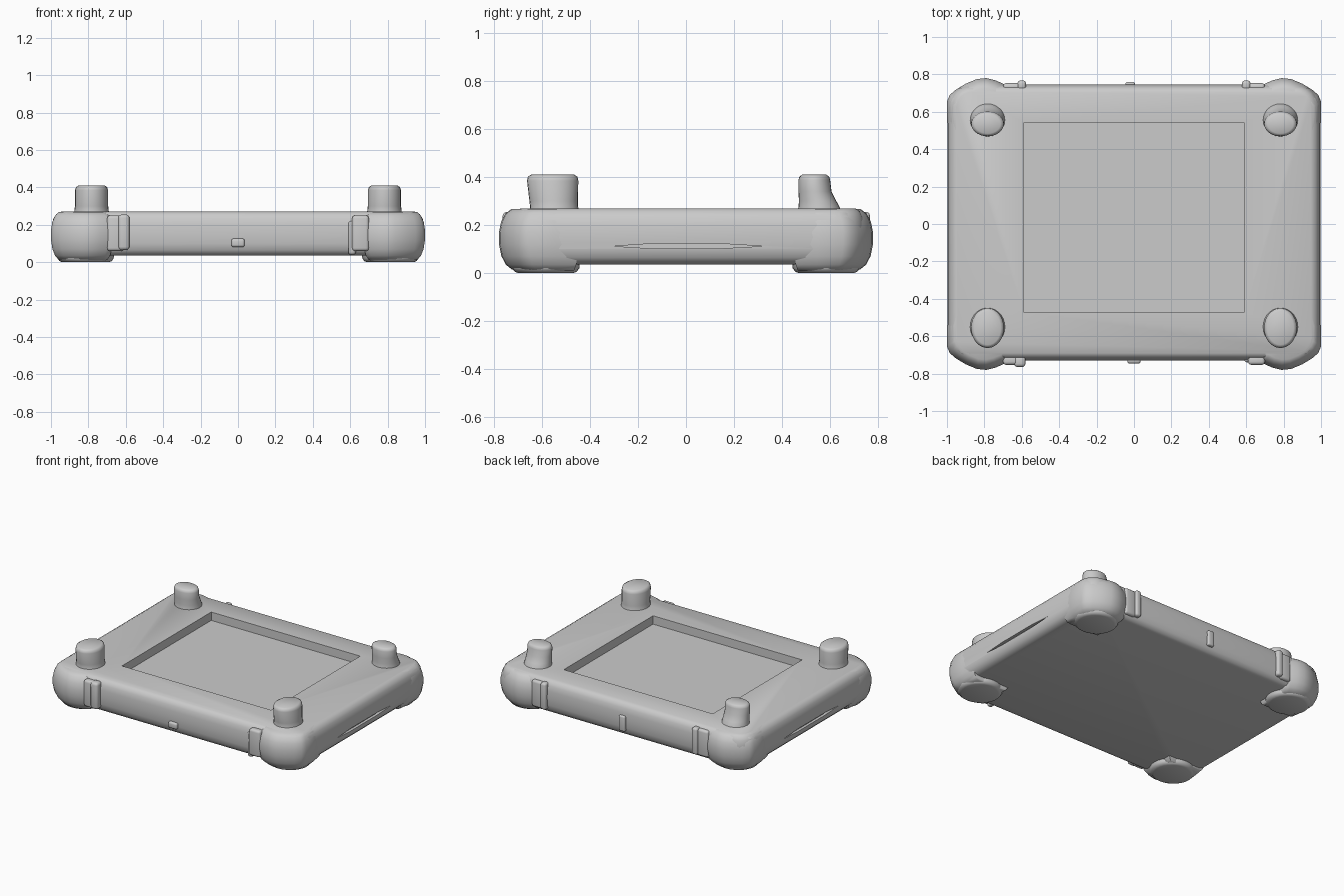
import bpy, bmesh
from math import sin, cos, pi, radians

if "Cube" in bpy.data.objects:
    bpy.data.objects.remove(bpy.data.objects["Cube"])


def make(name, bm, angle=35):
    bmesh.ops.recalc_face_normals(bm, faces=bm.faces)
    me = bpy.data.meshes.new(name)
    bm.to_mesh(me)
    bm.free()
    ob = bpy.data.objects.new(name, me)
    bpy.context.collection.objects.link(ob)
    smooth(ob, angle)
    return ob


def smooth(ob, angle=35):
    bpy.ops.object.select_all(action='DESELECT')
    ob.select_set(True)
    bpy.context.view_layer.objects.active = ob
    bpy.ops.object.shade_smooth_by_angle(angle=radians(angle))


def loft(name, rings, angle=35):
    """Skin a stack of equal-length rings and cap both ends."""
    bm = bmesh.new()
    loops = [[bm.verts.new(p) for p in r] for r in rings]
    n = len(loops[0])
    for a, b in zip(loops, loops[1:]):
        for i in range(n):
            j = (i + 1) % n
            bm.faces.new((a[i], a[j], b[j], b[i]))
    bm.faces.new(loops[0])
    bm.faces.new(loops[-1])
    return make(name, bm, angle)


def rounded_rect(hx, hy, r, cy, z, seg=6):
    pts = []
    for k, (sx, sy) in enumerate(((1, 1), (-1, 1), (-1, -1), (1, -1))):
        for i in range(seg + 1):
            a = pi / 2 * (k + i / seg)
            pts.append((sx * (hx - r) + r * cos(a), cy + sy * (hy - r) + r * sin(a), z))
    return pts


def ellipse(cx, cy, rx, ry, z, n=28):
    return [(cx + rx * cos(2 * pi * i / n), cy + ry * sin(2 * pi * i / n), z) for i in range(n)]


def box(name, loc, size, bevel=0.0):
    bm = bmesh.new()
    bmesh.ops.create_cube(bm, size=1)
    for v in bm.verts:
        v.co = [c * s + l for c, s, l in zip(v.co, size, loc)]
    if bevel:
        bmesh.ops.bevel(bm, geom=bm.edges[:], offset=bevel, segments=3, profile=0.5, affect='EDGES')
    return make(name, bm)


def cut(ob, cutter):
    cutter.hide_render = True
    m = ob.modifiers.new("cut", 'BOOLEAN')
    m.operation, m.solver, m.object = 'DIFFERENCE', 'EXACT', cutter
    bpy.context.view_layer.objects.active = ob
    bpy.ops.object.modifier_apply(modifier=m.name)
    bpy.data.objects.remove(cutter, do_unlink=True)


# Main tray body with rolled top and bottom edges
profile = [(0.035, 0.065), (0.043, 0.035), (0.065, 0.014), (0.10, 0.003), (0.15, 0.0),
           (0.20, 0.002), (0.235, 0.010), (0.258, 0.026), (0.27, 0.05)]
body = loft("tray_body", [rounded_rect(0.997 - d, 0.738 - d * 0.8, 0.13 - d, 0.008, z)
                          for z, d in profile])

# Recess in the top, slots and holes in both short sides
cut(body, box("recess_cutter", (0, 0.035, 0.31), (1.18, 1.01, 0.20)))
for s in (-1, 1):
    cut(body, loft("slot_cutter", [[(x, y, z) for y, z in
        ((-0.30, 0.112), (-0.15, 0.103), (0.15, 0.103), (0.32, 0.112), (0.15, 0.122), (-0.15, 0.122))]
        for x in (s * 0.975, s * 1.05)]))
    cut(body, box("hole_cutter", (s, -0.555, 0.113), (0.05, 0.025, 0.025)))
smooth(body)

# Corner bumpers: bulging plan shape, rounded above and below
plan = [(0.67, 0.45), (0.67, 0.735), (0.70, 0.75), (0.74, 0.768), (0.79, 0.78), (0.84, 0.775),
        (0.90, 0.75), (0.95, 0.72), (0.985, 0.69), (1.0, 0.655), (1.0, 0.55), (0.985, 0.45)]
bump = [(0.008, 0.70), (0.016, 0.80), (0.035, 0.89), (0.07, 0.96), (0.12, 1.0),
        (0.17, 1.0), (0.215, 0.965), (0.25, 0.89), (0.268, 0.79)]
cx, cy = 0.80, 0.52
for sx, nx in ((-1, "left"), (1, "right")):
    for sy, ny in ((-1, "front"), (1, "back")):
        tag = f"{ny}_{nx}"
        loft("bumper_" + tag, [[(sx * (cx + (x - cx) * k), sy * (cy + (y - cy) * k), z)
                                for x, y in plan] for z, k in bump], 50)
        # Foot pad under each corner
        loft("foot_pad_" + tag, [ellipse(sx * 0.815, sy * 0.585, 0.15 * k, 0.14 * k, z)
                                 for z, k in ((0.0, 0.82), (0.006, 0.93), (0.02, 1.0), (0.045, 1.02))])
        # Stub leg on top, front ones longer in plan, back ones flared outward
        if sy < 0:
            sect = [(0.25, 0.097, -0.55, 0.107), (0.275, 0.092, -0.55, 0.100), (0.30, 0.088, -0.552, 0.101),
                    (0.385, 0.088, -0.556, 0.107), (0.402, 0.083, -0.556, 0.103), (0.41, 0.070, -0.556, 0.09)]
        else:
            sect = [(0.25, 0.095, 0.556, 0.092), (0.275, 0.092, 0.555, 0.086), (0.30, 0.089, 0.549, 0.078),
                    (0.34, 0.087, 0.538, 0.069), (0.388, 0.087, 0.535, 0.066), (0.402, 0.082, 0.535, 0.062),
                    (0.41, 0.068, 0.535, 0.051)]
        loft("stub_leg_" + tag, [ellipse(sx * 0.783, y, rx, ry, z) for z, rx, y, ry in sect], 50)

# Strap ribs beside the bumpers
box("strap_front_left", (-0.61, -0.735, 0.16), (0.06, 0.06, 0.19), 0.018)
box("strap_front_right", (0.61, -0.715, 0.13), (0.04, 0.05, 0.18), 0.015)
for s, n in ((-1, "left"), (1, "right")):
    box("strap_back_" + n, (s * 0.60, 0.742, 0.16), (0.045, 0.05, 0.19), 0.015)
    for y, d in ((-1, "front"), (1, "back")):
        box(f"strap_band_{d}_{n}", (s * 0.655, y * 0.728, 0.155), (0.09, 0.05, 0.19), 0.016)

# Front button and back tab
box("front_button", (0, -0.73, 0.104), (0.07, 0.032, 0.045), 0.012)
box("back_tab", (-0.02, 0.745, 0.13), (0.05, 0.03, 0.11), 0.01)
